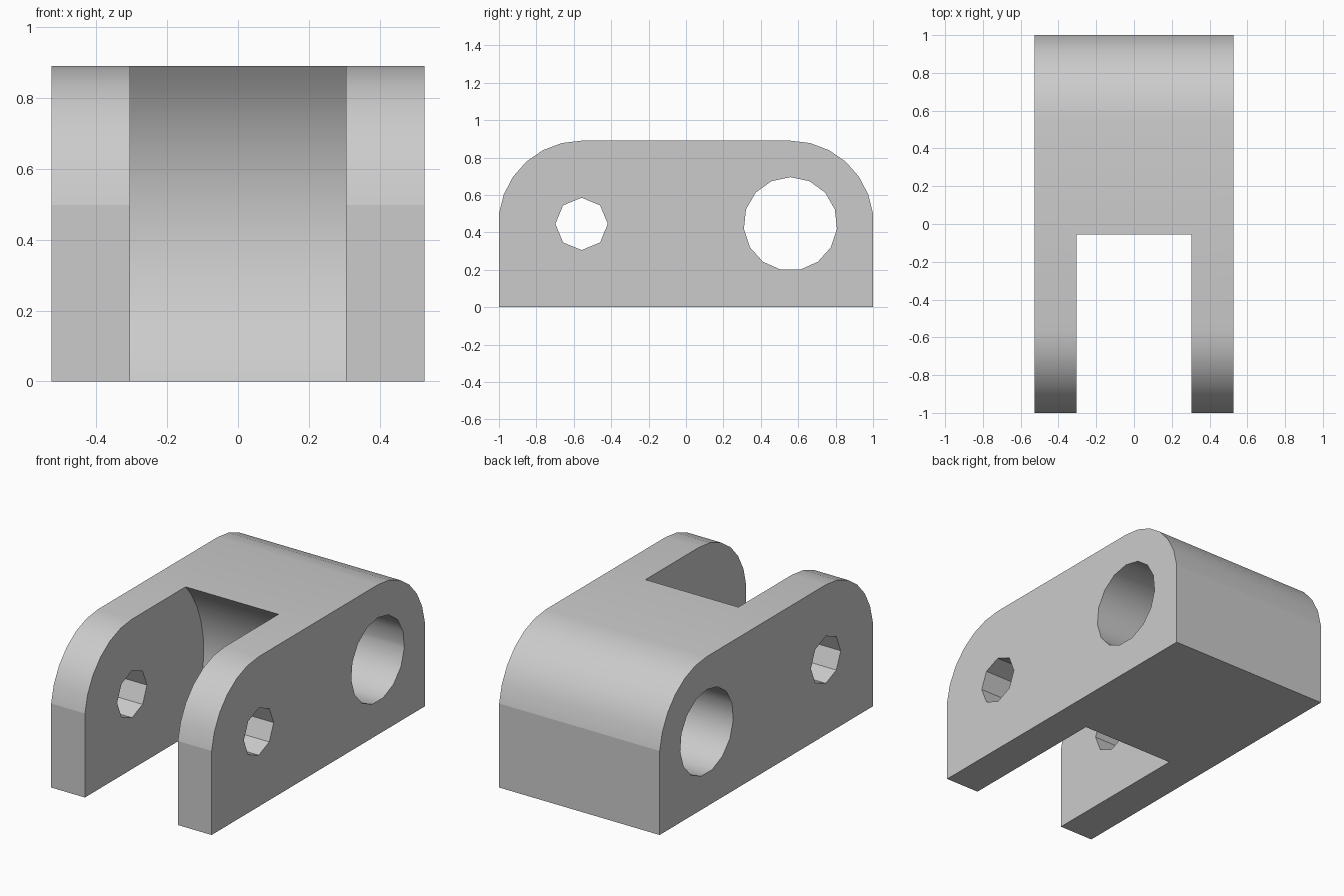
import bpy, bmesh, math

cube = bpy.data.objects.get("Cube")
if cube:
    bpy.data.objects.remove(cube)

HALF_WIDTH = 0.527
SLOT_HALF = 0.305
RADIUS = 0.445          # rounded ends, also the height of both axes
STEPS = 26
AXIS_Y = 1 - RADIUS * math.cos(math.pi / STEPS * 0.5 * 2)

grey = bpy.data.materials.new("plain_grey")
grey.use_nodes = True
colour = (0.6, 0.6, 0.6, 1)
grey.diffuse_color = colour
grey.node_tree.nodes["Principled BSDF"].inputs["Base Color"].default_value = colour


def circle(y, radius, sides):
    """Points around an x-parallel axis, starting straight up."""
    turn = 2 * math.pi / sides
    return [(y + radius * math.sin(i * turn), RADIUS + radius * math.cos(i * turn))
            for i in range(sides)]


def extrude_profile(name, points, half):
    """Sweep a side profile (y, z) along x."""
    bm = bmesh.new()
    face = bm.faces.new([bm.verts.new((-half, y, z)) for y, z in points])
    swept = bmesh.ops.extrude_face_region(bm, geom=[face])
    moved = [v for v in swept["geom"] if isinstance(v, bmesh.types.BMVert)]
    bmesh.ops.translate(bm, verts=moved, vec=(2 * half, 0, 0))
    bmesh.ops.recalc_face_normals(bm, faces=bm.faces)
    mesh = bpy.data.meshes.new(name)
    bm.to_mesh(mesh)
    bm.free()
    mesh.materials.append(grey)
    obj = bpy.data.objects.new(name, mesh)
    bpy.context.collection.objects.link(obj)
    return obj


# Body: flat base with two rounded upper corners
back = [p for p in circle(AXIS_Y, RADIUS, STEPS)[:STEPS // 4 + 1]]
front = [(-y, z) for y, z in reversed(back)]
body = extrude_profile("clevis_body", front + back + [(1, 0), (-1, 0)], HALF_WIDTH)

# Round-bottomed slot between the arms, pin hole and rear bore
cutters = [
    extrude_profile("slot_cutter", circle(-AXIS_Y, 0.673, 39), SLOT_HALF),
    extrude_profile("pin_hole_cutter", circle(-AXIS_Y, 0.14, 8), 1),
    extrude_profile("bore_cutter", circle(AXIS_Y, 0.25, 15), 1),
]
bpy.ops.object.select_all(action="DESELECT")
body.select_set(True)
bpy.context.view_layer.objects.active = body
for cutter in cutters:
    cutter.hide_render = True
    cut = body.modifiers.new(cutter.name, "BOOLEAN")
    cut.operation = "DIFFERENCE"
    cut.solver = "EXACT"
    cut.object = cutter
    bpy.ops.object.modifier_apply(modifier=cut.name)
    bpy.data.objects.remove(cutter)

# Smooth curves, with crisp borders where they meet the flat ends
bpy.ops.object.shade_smooth_by_angle(angle=math.radians(30))
for edge in body.data.edges:
    ends = [body.data.vertices[i].co for i in edge.vertices]
    if all(abs(v.y) > 0.999 and v.z > 0.1 for v in ends):
        edge.use_edge_sharp = True
